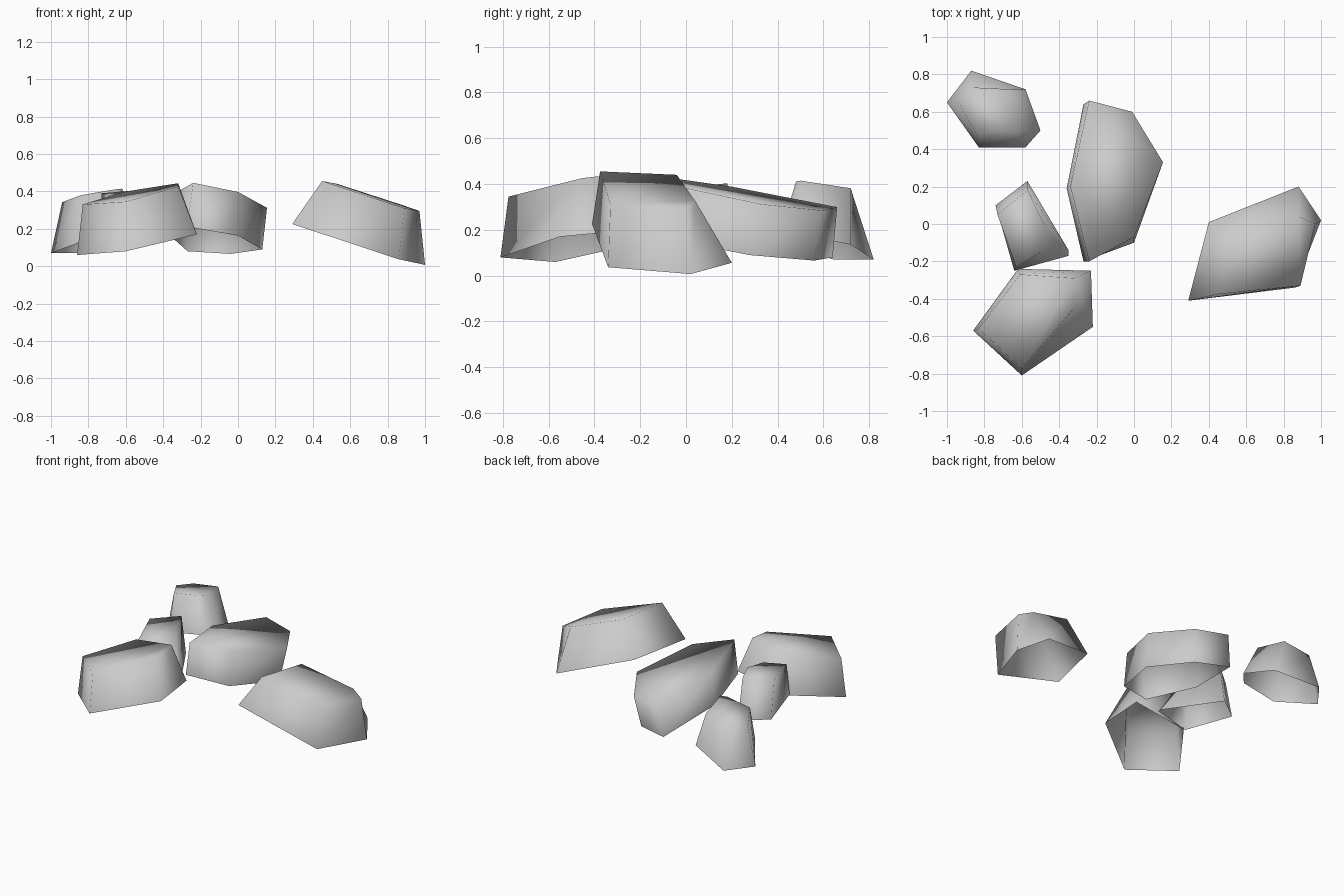
import bpy
import bmesh

default_cube = bpy.data.objects.get("Cube")
if default_cube:
    bpy.data.objects.remove(default_cube, do_unlink=True)

# Single stone colour
stone = bpy.data.materials.new("stone_grey")
stone.use_nodes = True
stone_colour = (0.6, 0.6, 0.6, 1)
stone.diffuse_color = stone_colour
stone.node_tree.nodes["Principled BSDF"].inputs["Base Color"].default_value = stone_colour


def on_plane(outline, plane):
    """Lift a flat outline onto a tilted plane (height, slope in x, slope in y)."""
    height, slope_x, slope_y = plane
    return [(x, y, height + slope_x * x + slope_y * y) for x, y in outline]


def make_rock(name, foot, foot_plane, crown, crown_plane):
    """Smooth faceted shell: tapered walls and a tilted crown, open underneath."""
    bm = bmesh.new()
    lower = [bm.verts.new(co) for co in on_plane(foot, foot_plane)]
    upper = [bm.verts.new(co) for co in on_plane(crown, crown_plane)]
    count = len(lower)

    # Walls
    for i in range(count):
        j = (i + 1) % count
        bm.faces.new((lower[i], lower[j], upper[j], upper[i]))

    # Crown
    top_face = bm.faces.new(upper)
    bm.normal_update()
    if top_face.normal.z < 0:
        bmesh.ops.reverse_faces(bm, faces=bm.faces[:])

    for face in bm.faces:
        face.smooth = True
    mesh = bpy.data.meshes.new(name)
    bm.to_mesh(mesh)
    bm.free()
    mesh.materials.append(stone)
    rock = bpy.data.objects.new(name, mesh)
    bpy.context.collection.objects.link(rock)
    return rock


# Rock at the back right corner
make_rock(
    "back_rock",
    foot=[(-1, .65), (-.83, .41), (-.58, .41), (-.5, .5), (-.58, .72), (-.87, .82)],
    foot_plane=(.336, .178, -.136),
    crown=[(-.94, .65), (-.84, .48), (-.66, .48), (-.62, .5), (-.66, .72), (-.86, .73)],
    crown_plane=(.58, .17, -.12),
)

# Smallest rock, between the others
make_rock(
    "small_rock",
    foot=[(-.74, .1), (-.64, -.25), (-.35, -.17), (-.35, -.14), (-.57, .23)],
    foot_plane=(.13, 0, -.05),
    crown=[(-.73, .05), (-.63, -.23), (-.5, -.15), (-.48, 0), (-.57, .18)],
    crown_plane=(.385, 0, .1),
)

# Long rock in the middle
make_rock(
    "middle_rock",
    foot=[(-.36, .19), (-.27, -.2), (0, -.1), (.13, .28), (-.04, .56), (-.27, .64)],
    foot_plane=(.148, -.115, -.155),
    crown=[(-.34, .2), (-.24, -.2), (0, -.07), (.155, .33), (-.01, .6), (-.24, .66)],
    crown_plane=(.385, -.11, -.17),
)

# Broad rock at the front
make_rock(
    "front_rock",
    foot=[(-.86, -.57), (-.6, -.81), (-.22, -.55), (-.23, -.25), (-.62, -.24)],
    foot_plane=(.262, .169, .1),
    crown=[(-.83, -.56), (-.6, -.775), (-.32, -.45), (-.32, -.29), (-.61, -.27)],
    crown_plane=(.528, .166, .108),
)

# Separate sloping rock on the left side
make_rock(
    "side_rock",
    foot=[(.29, -.41), (.86, -.34), (1, .02), (.88, .2), (.4, .01)],
    foot_plane=(.343, -.337, .048),
    crown=[(.45, -.375), (.89, -.33), (.97, 0), (.88, .04), (.53, -.04)],
    crown_plane=(.618, -.333, .035),
)
